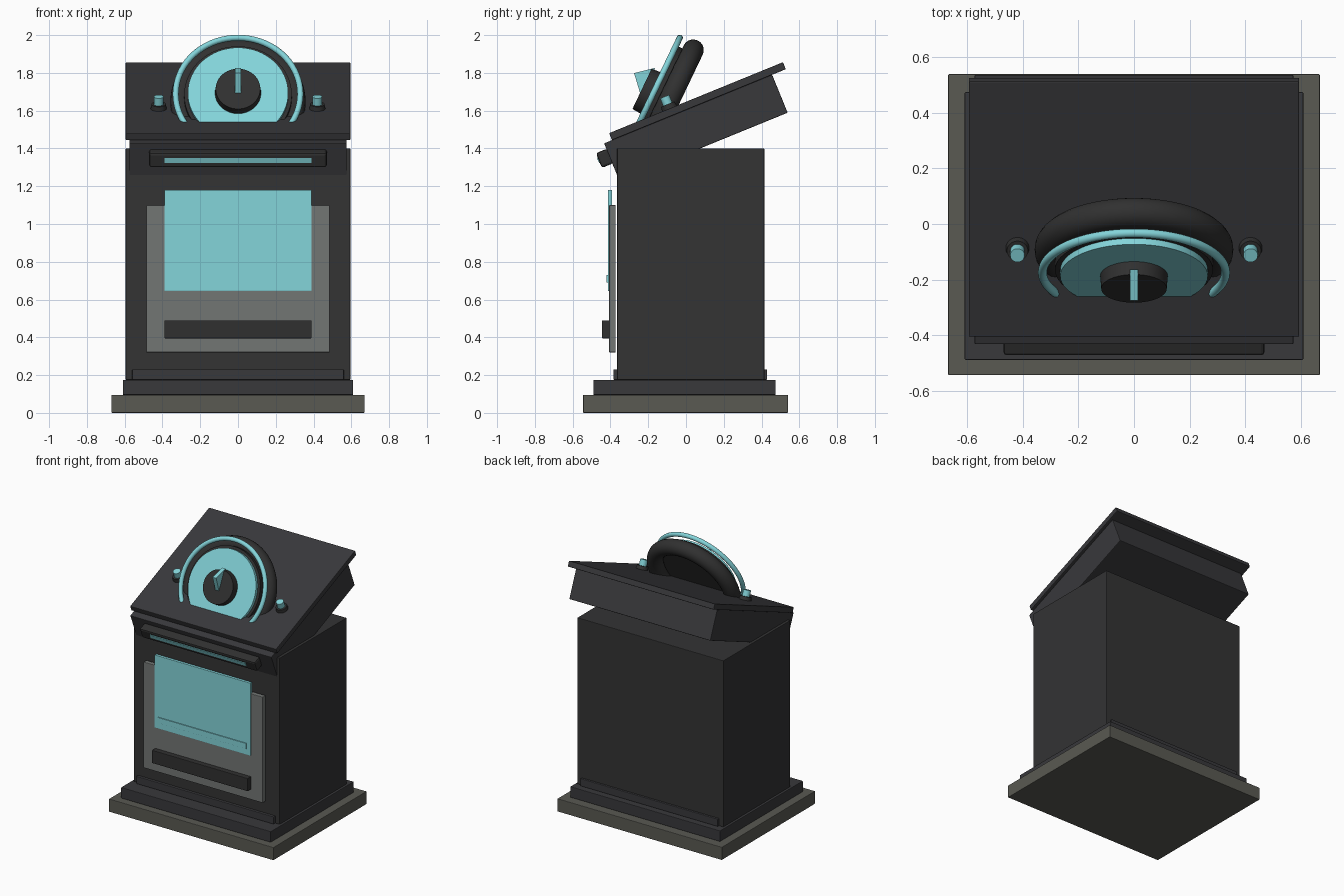
import bpy, bmesh
from math import radians
from mathutils import Matrix, Vector

old = bpy.data.objects.get("Cube")
if old:
    bpy.data.objects.remove(old, do_unlink=True)


def material(name, rgb):
    m = bpy.data.materials.new(name)
    m.use_nodes = True
    m.diffuse_color = (*rgb, 1)
    bsdf = m.node_tree.nodes["Principled BSDF"]
    bsdf.inputs["Base Color"].default_value = (*rgb, 1)
    bsdf.inputs["Roughness"].default_value = 0.6
    return m


charcoal = material("charcoal", (0.033, 0.033, 0.034))
slate = material("slate", (0.04, 0.04, 0.044))
black = material("soft black", (0.03, 0.03, 0.03))
stone = material("warm grey", (0.1, 0.1, 0.085))
grey = material("panel grey", (0.17, 0.18, 0.175))
cyan = material("pale cyan", (0.23, 0.66, 0.7))


def finish(name, bm, mat, frame, smooth=False):
    bmesh.ops.recalc_face_normals(bm, faces=bm.faces)
    mesh = bpy.data.meshes.new(name)
    bm.to_mesh(mesh)
    bm.free()
    mesh.materials.append(mat)
    ob = bpy.data.objects.new(name, mesh)
    ob.matrix_world = frame
    bpy.context.collection.objects.link(ob)
    if smooth:
        bpy.ops.object.select_all(action="DESELECT")
        ob.select_set(True)
        bpy.context.view_layer.objects.active = ob
        bpy.ops.object.shade_smooth_by_angle()
    return ob


def box(name, mat, half_x, y, z, frame=Matrix(), bevel=0.004):
    """Box centred on x, spanning the y and z ranges of its frame."""
    bm = bmesh.new()
    bmesh.ops.create_cube(bm, size=1)
    for v in bm.verts:
        v.co = (v.co.x * 2 * half_x, y[0] + (v.co.y + 0.5) * (y[1] - y[0]),
                z[0] + (v.co.z + 0.5) * (z[1] - z[0]))
    ob = finish(name, bm, mat, frame)
    mod = ob.modifiers.new("edge", "BEVEL")
    mod.width = bevel
    mod.segments = 2
    return ob


def disc(name, mat, r, z, frame, x=0, y=0, top=None):
    bm = bmesh.new()
    place = Matrix.Translation((x, y, (z[0] + z[1]) / 2))
    bmesh.ops.create_cone(bm, cap_ends=True, segments=64, radius1=r,
                          radius2=top or r, depth=z[1] - z[0], matrix=place)
    return finish(name, bm, mat, frame, True)


def ring(name, mat, major, minor, w, frame):
    bpy.ops.mesh.primitive_torus_add(major_radius=major, minor_radius=minor,
                                     major_segments=72, minor_segments=20)
    ob = bpy.context.object
    ob.name = name
    ob.matrix_world = frame @ Matrix.Translation((0, 0, w))
    ob.data.materials.append(mat)
    bpy.ops.object.shade_smooth_by_angle()


# Stepped base and cabinet
box("base_slab", stone, 0.67, (-0.545, 0.54), (0, 0.095))
box("plinth", slate, 0.61, (-0.49, 0.475), (0.095, 0.175))
box("skirting", slate, 0.56, (-0.385, 0.43), (0.175, 0.23))
box("cabinet", charcoal, 0.595, (-0.365, 0.415), (0.175, 1.4))

# Front panel with its screen and slot
box("front_panel", grey, 0.485, (-0.407, -0.372), (0.32, 1.1))
box("screen", cyan, 0.39, (-0.414, -0.392), (0.645, 1.18), bevel=0.002)
box("screen_ledge", cyan, 0.36, (-0.42, -0.41), (0.69, 0.73), bevel=0.001)
box("slot_bar", black, 0.39, (-0.445, -0.4), (0.395, 0.49))

# Sloping head, measured from the front upper edge of its top plate
head = Matrix.Translation((0, -0.407, 1.481)) @ Matrix.Rotation(radians(22.2), 4, "X")
box("top_plate", slate, 0.595, (0, 0.994), (-0.04, 0), head)
box("head_body", slate, 0.575, (-0.045, 0.916), (-0.257, -0.04), head)
box("front_handle", black, 0.47, (-0.105, -0.04), (-0.156, -0.072), head, 0.012)
box("handle_light", cyan, 0.39, (-0.109, -0.1), (-0.128, -0.098), head, 0.001)

# Small button on each side of the dial
for side, x in (("left", 0.42), ("right", -0.42)):
    disc(side + "_button_collar", black, 0.043, (-0.005, 0.025), head, x, 0.345, 0.038)
    disc(side + "_button", cyan, 0.026, (0.02, 0.068), head, x, 0.345)

# Dial leaning back out of the head
dial = Matrix.Translation((0, -0.175, 1.688)) @ Matrix.Rotation(radians(64.5), 4, "X")
ring("dial_tyre", black, 0.302, 0.056, -0.092, dial)
ring("dial_rim", cyan, 0.33, 0.016, 0, dial)
disc("dial_back", black, 0.285, (-0.05, -0.01), dial)
disc("dial_face", cyan, 0.266, (-0.01, 0.014), dial)
disc("dial_knob", black, 0.122, (0.01, 0.064), dial, top=0.118)

# Triangular pointer fin on the knob
bm = bmesh.new()
outline = [(-0.045, 0.045), (0.13, 0.05), (0.057, 0.138)]
face = bm.faces.new([bm.verts.new((-0.015, u, w)) for u, w in outline])
grown = bmesh.ops.extrude_face_region(bm, geom=[face])
bmesh.ops.translate(bm, vec=Vector((0.03, 0, 0)),
                    verts=[g for g in grown["geom"] if isinstance(g, bmesh.types.BMVert)])
finish("dial_pointer", bm, cyan, dial)
